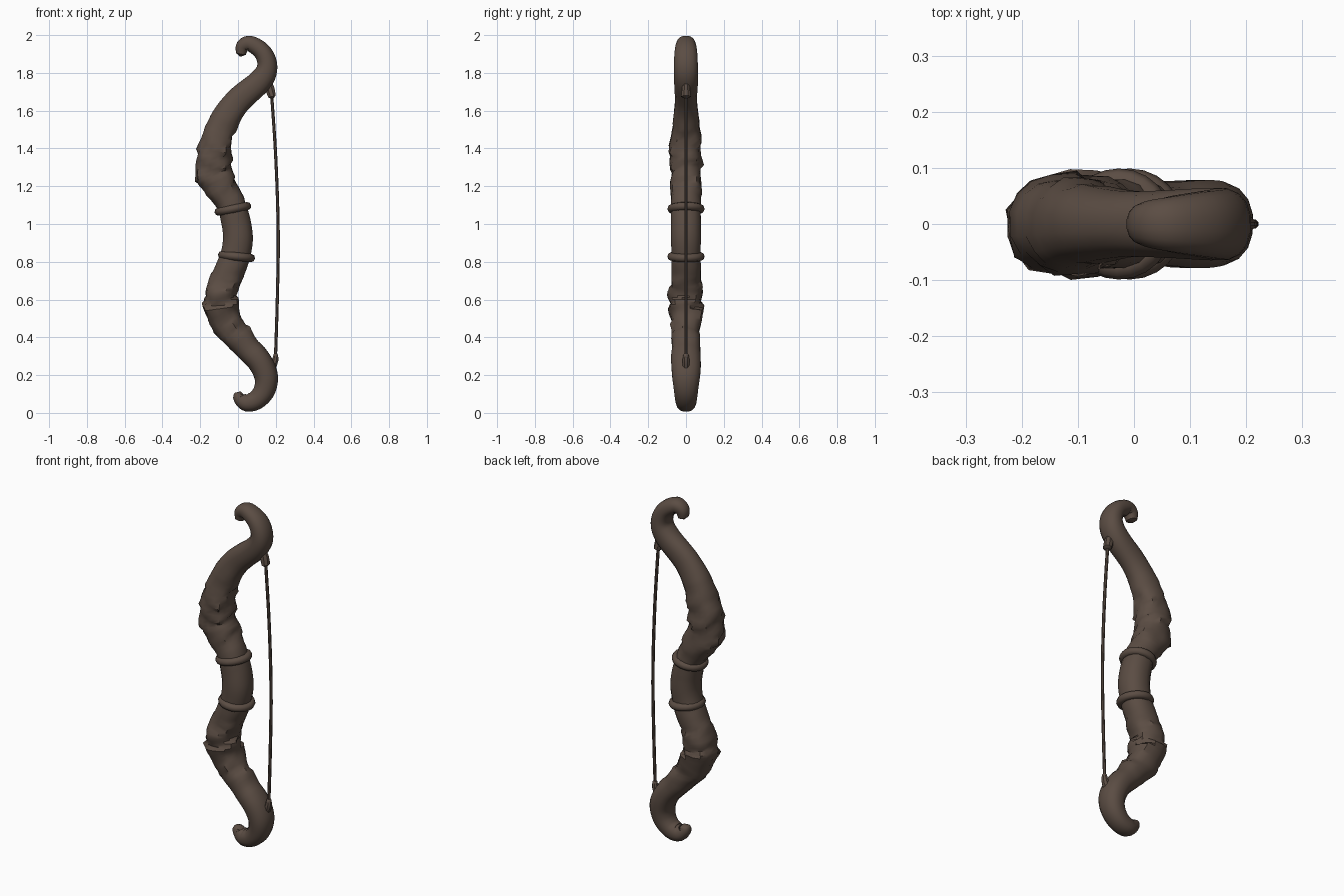
import bpy, bmesh, math
from mathutils import Vector, noise

if "Cube" in bpy.data.objects:
    bpy.data.objects.remove(bpy.data.objects["Cube"], do_unlink=True)

wood = bpy.data.materials.new("dark brown wood")
wood.use_nodes = True
brown = (0.105, 0.074, 0.057, 1)
wood.diffuse_color = brown
wood.node_tree.nodes["Principled BSDF"].inputs["Base Color"].default_value = brown


def finish(bm, name, angle=40):
    """Turn a bmesh into a named, shaded object."""
    bmesh.ops.recalc_face_normals(bm, faces=bm.faces)
    mesh = bpy.data.meshes.new(name)
    bm.to_mesh(mesh)
    bm.free()
    mesh.materials.append(wood)
    obj = bpy.data.objects.new(name, mesh)
    bpy.context.collection.objects.link(obj)
    bpy.ops.object.select_all(action='DESELECT')
    obj.select_set(True)
    bpy.context.view_layer.objects.active = obj
    bpy.ops.object.shade_smooth_by_angle(angle=math.radians(angle))
    return obj


def spline(rows, steps):
    """Catmull-Rom interpolation through rows of values."""
    rows = [Vector(r) for r in rows]
    padded = [rows[0] * 2 - rows[1]] + rows + [rows[-1] * 2 - rows[-2]]
    out = []
    for a, b, c, d in zip(padded, padded[1:], padded[2:], padded[3:]):
        for k in range(steps):
            t = k / steps
            out.append(b + (c - a) * t / 2 + (a * 2 - b * 5 + c * 4 - d) * t * t / 2
                       + (b * 3 - a - c * 3 + d) * t ** 3 / 2)
    return out + [rows[-1]]


def sweep(name, rows, steps, sides, carve=None, squareness=1.0):
    """Sweep a rounded section along x, z, in-plane radius, y radius."""
    path = spline(rows, steps)
    bm = bmesh.new()
    rings = []
    for i, p in enumerate(path):
        t = path[min(i + 1, len(path) - 1)] - path[max(i - 1, 0)]
        n = Vector((t.y, 0, -t.x)).normalized()
        ring = []
        for k in range(sides):
            a = math.tau * (k + 0.5) / sides
            c, s = (math.copysign(abs(f(a)) ** squareness, f(a)) for f in (math.cos, math.sin))
            offset = n * p.z * c + Vector((0, p.w * s, 0))
            co = Vector((p.x, 0, p.y)) + offset
            if carve:
                co += offset.normalized() * carve(co, c)
            ring.append(bm.verts.new(co))
        rings.append(ring)
    for r, q in zip(rings, rings[1:]):
        for k in range(sides):
            m = (k + 1) % sides
            bm.faces.new((r[k], r[m], q[m], q[k]))
    # rounded end caps
    for ring, inner in ((rings[0], rings[1]), (rings[-1], rings[-2])):
        mid = sum((v.co for v in ring), Vector()) / sides
        inner_mid = sum((v.co for v in inner), Vector()) / sides
        tip = bm.verts.new(mid + (mid - inner_mid).normalized() * 0.015)
        for k in range(sides):
            bm.faces.new((ring[k], ring[(k + 1) % sides], tip))
    return finish(bm, name)


def bell(v, centre, width):
    return math.exp(-((v - centre) / width) ** 2)


def carve(co, outward):
    """Rough, stepped bark on the two bulging parts of the limbs."""
    rough = min(1, bell(co.z, 1.32, 0.17) + bell(co.z, 0.56, 0.15))
    flow = co.z * 8 + abs(co.y) * 7 + noise.noise(co * 6) * 0.8
    step = flow % 1 if co.z < 1 else 1 - flow % 1
    bark = (step - 0.55) * 0.022 + noise.noise(co * 17) * 0.014
    spur = 0.016 * bell(co.z, 1.23, 0.035) * max(0, outward) ** 3
    return rough * bark + spur + noise.noise(co * 9) * 0.002


# limbs and grip: x, z, in-plane radius, y radius
stave = [
    (0.015, 1.9, 0.026, 0.03), (0.025, 1.94, 0.037, 0.04), (0.065, 1.955, 0.042, 0.05),
    (0.13, 1.91, 0.048, 0.06), (0.155, 1.835, 0.055, 0.065), (0.12, 1.76, 0.064, 0.064),
    (0, 1.65, 0.072, 0.06), (-0.075, 1.54, 0.078, 0.07), (-0.12, 1.41, 0.088, 0.086),
    (-0.125, 1.29, 0.093, 0.086), (-0.1, 1.21, 0.09, 0.085), (-0.04, 1.11, 0.076, 0.08),
    (-0.01, 1.01, 0.079, 0.08), (0, 0.92, 0.08, 0.08), (-0.015, 0.83, 0.08, 0.078),
    (-0.045, 0.75, 0.082, 0.08), (-0.08, 0.67, 0.084, 0.084), (-0.09, 0.6, 0.09, 0.088),
    (-0.08, 0.52, 0.092, 0.086), (-0.03, 0.44, 0.082, 0.076), (0.045, 0.35, 0.07, 0.076),
    (0.115, 0.27, 0.066, 0.08), (0.15, 0.19, 0.063, 0.074), (0.14, 0.12, 0.058, 0.065),
    (0.1, 0.07, 0.053, 0.058), (0.045, 0.055, 0.047, 0.05), (0.008, 0.08, 0.035, 0.036),
    (0.01, 0.1, 0.026, 0.028),
]
sweep("bow_stave", stave, 5, 16, carve, 0.88)

# bowstring, bending slightly away from the grip
sweep("bowstring", [(0.175, 1.73, 0.009, 0.009), (0.2, 1.35, 0.009, 0.009),
                    (0.213, 0.95, 0.009, 0.009), (0.208, 0.6, 0.009, 0.009),
                    (0.197, 0.25, 0.009, 0.009)], 5, 8)

# string knots
sweep("upper_knot", [(0.155, 1.76, 0.016, 0.018), (0.168, 1.72, 0.026, 0.022),
                     (0.18, 1.675, 0.022, 0.028)], 2, 8)
sweep("lower_knot", [(0.2, 0.31, 0.012, 0.014), (0.197, 0.28, 0.018, 0.02),
                     (0.185, 0.24, 0.018, 0.022)], 2, 8)

# grip rings
for name, x, z, tilt in (("upper_grip_ring", -0.027, 1.08, -11),
                         ("lower_grip_ring", -0.008, 0.828, 6)):
    bpy.ops.mesh.primitive_torus_add(major_segments=24, minor_segments=8, major_radius=0.077,
                                     minor_radius=0.022, location=(x, 0, z),
                                     rotation=(0, math.radians(tilt), 0))
    ring = bpy.context.object
    ring.name = name
    ring.data.materials.append(wood)
    bpy.ops.object.shade_smooth_by_angle(angle=math.radians(50))
